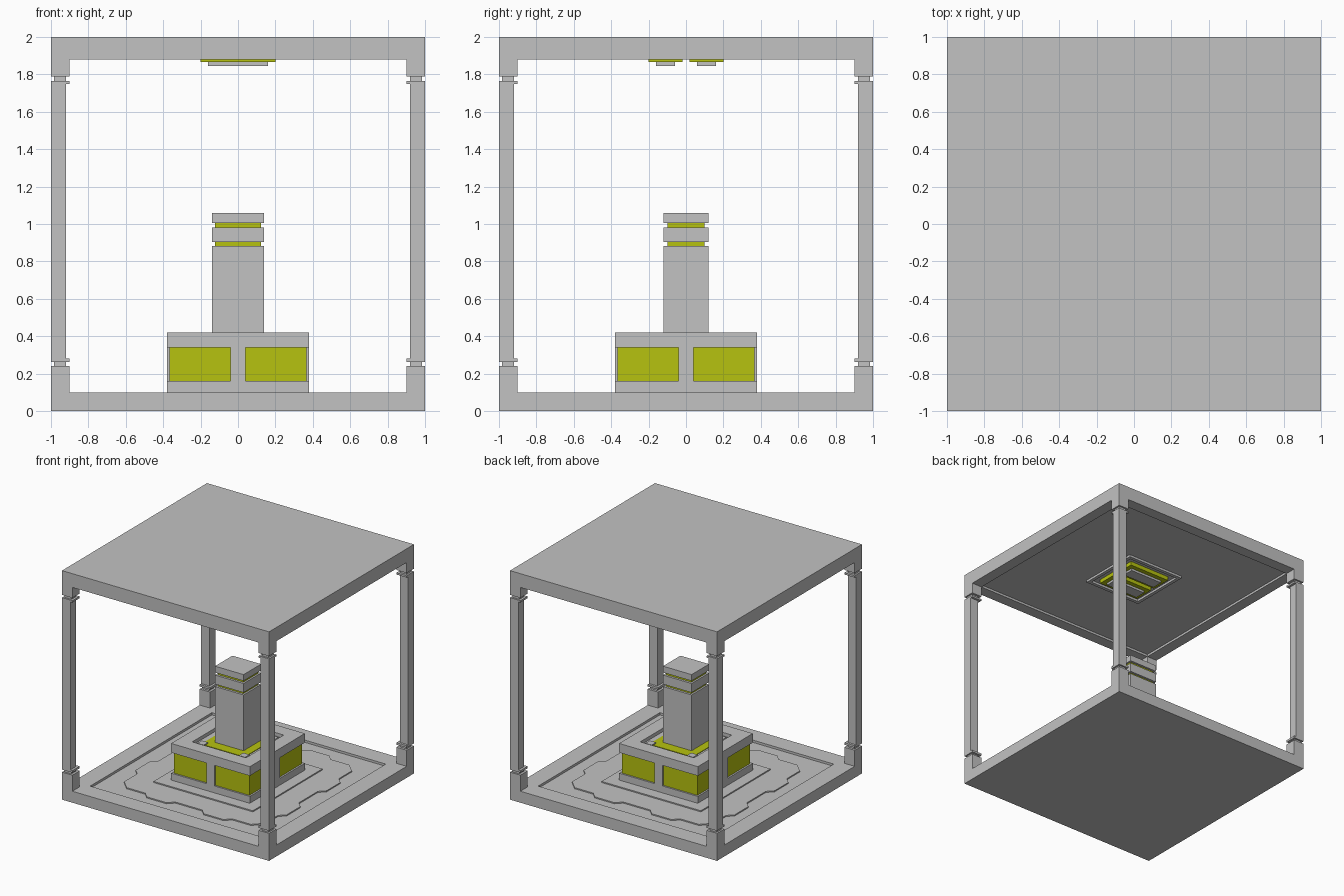
import bpy, bmesh

if "Cube" in bpy.data.objects:
    bpy.data.objects.remove(bpy.data.objects["Cube"])


def make_material(name, rgb):
    mat = bpy.data.materials.new(name)
    mat.use_nodes = True
    mat.diffuse_color = (*rgb, 1)
    bsdf = next(n for n in mat.node_tree.nodes if n.type == 'BSDF_PRINCIPLED')
    bsdf.inputs["Base Color"].default_value = (*rgb, 1)
    return mat


GREY = make_material("grey", (0.54, 0.54, 0.54))
YELLOW = make_material("yellow green", (0.47, 0.54, 0.005))


def finish(name, bm, mat):
    bmesh.ops.recalc_face_normals(bm, faces=bm.faces)
    mesh = bpy.data.meshes.new(name)
    bm.to_mesh(mesh)
    bm.free()
    mesh.materials.append(mat)
    obj = bpy.data.objects.new(name, mesh)
    bpy.context.collection.objects.link(obj)
    return obj


def raise_faces(bm, height):
    """Extrude the flat faces upward into a solid."""
    ext = bmesh.ops.extrude_face_region(bm, geom=bm.faces[:])
    verts = [g for g in ext["geom"] if isinstance(g, bmesh.types.BMVert)]
    bmesh.ops.translate(bm, verts=verts, vec=(0, 0, height))


def plate(name, points, z0, z1, mat):
    """Solid from a flat outline."""
    bm = bmesh.new()
    bm.faces.new([bm.verts.new((x, y, z0)) for x, y in points])
    raise_faces(bm, z1 - z0)
    return finish(name, bm, mat)


def box(name, x0, x1, y0, y1, z0, z1, mat=GREY):
    return plate(name, [(x0, y0), (x1, y0), (x1, y1), (x0, y1)], z0, z1, mat)


def block(name, hx, hy, z0, z1, mat=GREY):
    return box(name, -hx, hx, -hy, hy, z0, z1, mat)


def frame(name, inner, outer, z0, z1, mat=GREY):
    """Square ring with an open middle."""
    bm = bmesh.new()
    signs = [(-1, -1), (1, -1), (1, 1), (-1, 1)]
    a = [bm.verts.new((sx * outer, sy * outer, z0)) for sx, sy in signs]
    b = [bm.verts.new((sx * inner, sy * inner, z0)) for sx, sy in signs]
    for i in range(4):
        j = (i + 1) % 4
        bm.faces.new([a[i], a[j], b[j], b[i]])
    raise_faces(bm, z1 - z0)
    return finish(name, bm, mat)


def four_fold(side):
    """Repeat the outline of the +x side around the centre."""
    pts = []
    for _ in range(4):
        pts += side
        side = [(-y, x) for x, y in side]
    return pts


# Floor: slab, raised rim, notched plate and inner ledge
block("floor_slab", 1, 1, 0, 0.08)
frame("floor_rim", 0.84, 1, 0.08, 0.10)
notched = [(0.68, -0.60), (0.68, -0.42), (0.73, -0.37), (0.73, -0.18), (0.68, -0.13),
           (0.68, 0.13), (0.73, 0.18), (0.73, 0.37), (0.68, 0.42), (0.68, 0.60),
           (0.60, 0.68)]
plate("floor_notched_plate", four_fold(notched), 0.08, 0.09, GREY)
block("floor_ledge", 0.48, 0.48, 0.08, 0.10)

# Roof: slab with a hanging rim
block("roof_slab", 1, 1, 1.90, 2.0)
frame("roof_rim", 0.90, 1, 1.88, 1.90)

# Ceiling lights: thin frame, two yellow strips with grey covers
frame("ceiling_light_frame", 0.25, 0.28, 1.88, 1.90)
for side, s in (("back", 1), ("front", -1)):
    y0, y1 = sorted((0.02 * s, 0.20 * s))
    box(f"ceiling_light_{side}", -0.20, 0.20, y0, y1, 1.865, 1.90, YELLOW)
    y0, y1 = sorted((0.06 * s, 0.16 * s))
    box(f"ceiling_light_cover_{side}", -0.16, 0.16, y0, y1, 1.845, 1.865)


def corner_box(name, sx, sy, inner, outer, z0, z1, mat=GREY):
    x0, x1 = sorted((sx * inner, sx * outer))
    y0, y1 = sorted((sy * inner, sy * outer))
    return box(name, x0, x1, y0, y1, z0, z1, mat)


# Corner columns and the yellow corner blocks of the pedestal
column_parts = [("foot", 0.90, 1.0, 0.10, 0.24), ("lower_neck", 0.92, 0.985, 0.24, 0.262),
                ("lower_collar", 0.90, 1.0, 0.262, 0.28), ("shaft", 0.92, 1.0, 0.28, 1.748),
                ("upper_collar", 0.90, 1.0, 1.748, 1.764),
                ("upper_neck", 0.92, 0.985, 1.764, 1.788), ("capital", 0.90, 1.0, 1.788, 1.88)]
for sy, depth in ((-1, "front"), (1, "back")):
    for sx, hand in ((-1, "right"), (1, "left")):
        place = f"{depth}_{hand}"
        for part, inner, outer, z0, z1 in column_parts:
            corner_box(f"column_{part}_{place}", sx, sy, inner, outer, z0, z1)
        corner_box(f"pedestal_panel_{place}", sx, sy, 0.04, 0.365, 0.16, 0.34, YELLOW)

# Pedestal: base, cross-shaped core and hollow top
block("pedestal_base", 0.38, 0.38, 0.10, 0.16)
cross = [(0.38, -0.04), (0.38, 0.04), (0.04, 0.04)]
plate("pedestal_core", four_fold(cross), 0.16, 0.34, GREY)
block("pedestal_top", 0.38, 0.38, 0.34, 0.39)
frame("pedestal_top_rim", 0.26, 0.38, 0.39, 0.42)
block("pedestal_glow", 0.21, 0.21, 0.39, 0.395, YELLOW)
for i, (sx, sy) in enumerate([(-1, -1), (1, -1), (1, 1), (-1, 1)]):
    corner_box(f"pedestal_tab_{i + 1}", sx, sy, 0.17, 0.23, 0.39, 0.405)

# Tower: grey blocks separated by yellow bands
block("tower_body", 0.138, 0.12, 0.39, 0.882)
block("tower_lower_band", 0.122, 0.10, 0.882, 0.903, YELLOW)
block("tower_middle_block", 0.138, 0.12, 0.903, 0.982)
block("tower_upper_band", 0.122, 0.10, 0.982, 1.005, YELLOW)
block("tower_cap", 0.138, 0.12, 1.005, 1.06)
